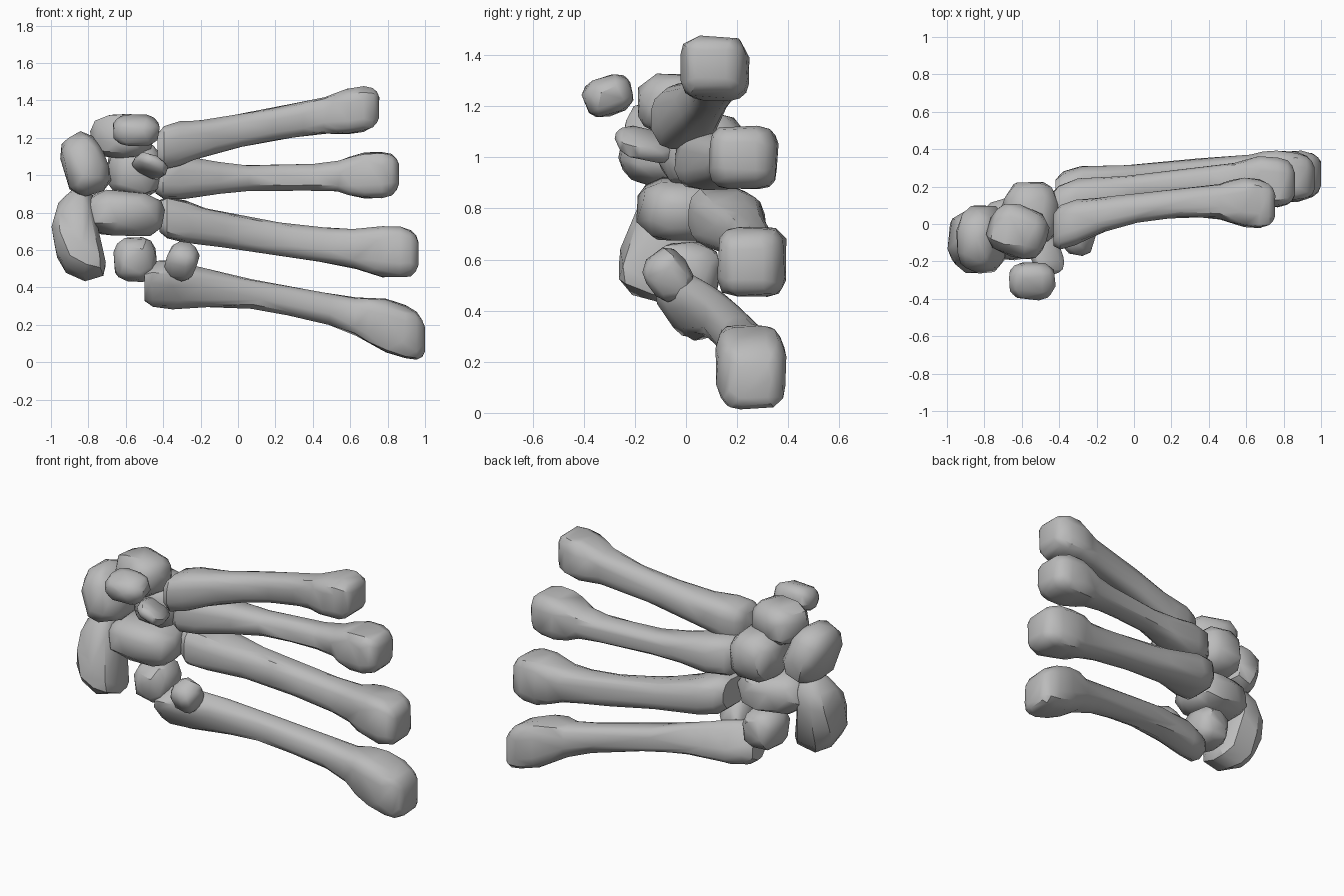
import bpy, bmesh, math, random
from mathutils import Vector, Euler

random.seed(4)
if "Cube" in bpy.data.objects:
    bpy.data.objects.remove(bpy.data.objects["Cube"])

SIDES = 16
GREY = (0.5, 0.5, 0.5, 1)

bone_grey = bpy.data.materials.new("bone_grey")
bone_grey.use_nodes = True
bone_grey.diffuse_color = GREY
bone_grey.node_tree.nodes["Principled BSDF"].inputs["Base Color"].default_value = GREY


def rounded(value, power):
    """Push a circular coordinate outward so the form turns boxier."""
    return math.copysign(abs(value) ** power, value)


def finish(name, bm, keep):
    """Turn the bmesh into a shaded object, simplified to irregular facets."""
    bmesh.ops.recalc_face_normals(bm, faces=bm.faces)
    mesh = bpy.data.meshes.new(name)
    bm.to_mesh(mesh)
    bm.free()
    mesh.materials.append(bone_grey)
    obj = bpy.data.objects.new(name, mesh)
    bpy.context.collection.objects.link(obj)
    bpy.ops.object.select_all(action="DESELECT")
    obj.select_set(True)
    bpy.context.view_layer.objects.active = obj
    facets = obj.modifiers.new("facets", "DECIMATE")
    facets.ratio = keep
    bpy.ops.object.modifier_apply(modifier=facets.name)
    bpy.ops.object.shade_smooth_by_angle(angle=math.radians(35))
    return obj


# Shared long-bone profile: position along the bone, which section, its scale
PROFILE = [
    (0, "base", 0.75), (0.03, "base", 0.98), (0.1, "base", 1), (0.17, "base", 0.88),
    (0.26, "flare", 0.94), (0.38, "shaft", 1), (0.52, "shaft", 1), (0.66, "shaft", 1.06),
    (0.75, "neck", 0.97), (0.8, "head", 0.88), (0.86, "head", 1), (0.93, "head", 1),
    (0.97, "head", 0.9), (0.99, "head", 0.72), (1, "head", 0.5),
]
BOXINESS = {"base": 0.7, "flare": 0.75, "shaft": 0.8, "neck": 0.7, "head": 0.55}


def long_bone(name, base, middle, head, base_size, shaft_size, head_size, tilt=0):
    """Loft rings along a curve through the base, middle and head centres."""
    base, middle, head = Vector(base), Vector(middle), Vector(head)
    size = {"base": Vector(base_size), "shaft": Vector(shaft_size), "head": Vector(head_size)}
    size["flare"] = size["base"].lerp(size["shaft"], 0.6)
    size["neck"] = size["shaft"].lerp(size["head"], 0.35)
    mid = (middle.x - base.x) / (head.x - base.x)
    bm = bmesh.new()
    rings = []
    for t, section, scale in PROFILE:
        centre = (base * ((t - mid) * (t - 1) / mid)
                  + middle * (t * (t - 1) / (mid * (mid - 1)))
                  + head * (t * (t - mid) / (1 - mid)))
        centre.x = base.x + t * (head.x - base.x)
        half = size[section] * scale
        twist = math.radians(tilt) * max(0, 1 - t / 0.4)
        ring = []
        for i in range(SIDES):
            a = math.tau * (i + 0.5) / SIDES
            wobble = random.uniform(0.96, 1.03)
            y = half.x * rounded(math.cos(a), BOXINESS[section]) * wobble
            z = half.y * rounded(math.sin(a), BOXINESS[section]) * wobble
            ring.append(bm.verts.new((
                centre.x,
                centre.y + y * math.cos(twist) - z * math.sin(twist),
                centre.z + y * math.sin(twist) + z * math.cos(twist))))
        rings.append(ring)
    for near, far in zip(rings, rings[1:]):
        for i in range(SIDES):
            j = (i + 1) % SIDES
            bm.faces.new((near[i], near[j], far[j], far[i]))
    bm.faces.new(rings[0])
    bm.faces.new(rings[-1])
    return finish(name, bm, keep=0.6)


def short_bone(name, centre, half, turn=(0, 0, 0), bend=0, taper=0):
    """Boxy pebble: bend bows its ends toward +x, taper narrows its top."""
    bm = bmesh.new()
    bmesh.ops.create_icosphere(bm, subdivisions=3, radius=1)
    rotation = Euler([math.radians(a) for a in turn])
    for v in bm.verts:
        p = Vector([rounded(c, 0.74) * s for c, s in zip(v.co, half)])
        height = p.z / half[2]
        p.x *= 1 - taper * height
        p.y *= 1 - taper * height
        p.x += bend * height * height
        p *= random.uniform(0.98, 1.02)
        p.rotate(rotation)
        v.co = p + Vector(centre)
    return finish(name, bm, keep=0.25)


# Four long hand bones, top to bottom
long_bone("first_long_bone", base=(-0.43, -0.03, 1.14), middle=(0.05, 0.09, 1.245),
          head=(0.755, 0.1, 1.365), base_size=(0.12, 0.12),
          shaft_size=(0.08, 0.09), head_size=(0.13, 0.122))
long_bone("second_long_bone", base=(-0.44, 0.07, 0.99), middle=(0.05, 0.19, 0.985),
          head=(0.86, 0.215, 1.005), base_size=(0.13, 0.12),
          shaft_size=(0.08, 0.07), head_size=(0.133, 0.123))
long_bone("third_long_bone", base=(-0.42, 0.13, 0.78), middle=(0.05, 0.235, 0.685),
          head=(0.965, 0.245, 0.58), base_size=(0.14, 0.115),
          shaft_size=(0.085, 0.092), head_size=(0.133, 0.138))
long_bone("fourth_long_bone", base=(-0.5, -0.02, 0.42), middle=(0.05, 0.13, 0.37),
          head=(1, 0.265, 0.125), base_size=(0.09, 0.13),
          shaft_size=(0.08, 0.08), head_size=(0.135, 0.142), tilt=40)
short_bone("fourth_base_knob", (-0.3, -0.07, 0.54), (0.085, 0.085, 0.1), turn=(35, 20, 0))

# Wrist bones of the outer row
short_bone("lower_crescent_bone", (-0.87, -0.09, 0.68), (0.125, 0.145, 0.25),
           turn=(-16, -8, 0), bend=0.06, taper=0.12)
short_bone("upper_crescent_bone", (-0.82, -0.08, 1.06), (0.12, 0.18, 0.17),
           turn=(0, -18, 0), taper=0.12)
short_bone("wedge_bone", (-0.62, -0.04, 1.21), (0.16, 0.14, 0.12), turn=(0, 0, -20))
short_bone("pea_bone", (-0.545, -0.305, 1.24), (0.125, 0.1, 0.078), turn=(18, 0, 0))

# Wrist bones of the inner row
short_bone("central_bone", (-0.61, -0.02, 0.795), (0.215, 0.17, 0.125), turn=(0, 4, 6))
short_bone("small_block_bone", (-0.55, 0, 0.55), (0.115, 0.135, 0.12))
short_bone("hooked_bone", (-0.55, 0.06, 1.03), (0.15, 0.17, 0.15))
short_bone("hook", (-0.47, -0.16, 1.05), (0.09, 0.12, 0.045), turn=(-12, 30, 12))
